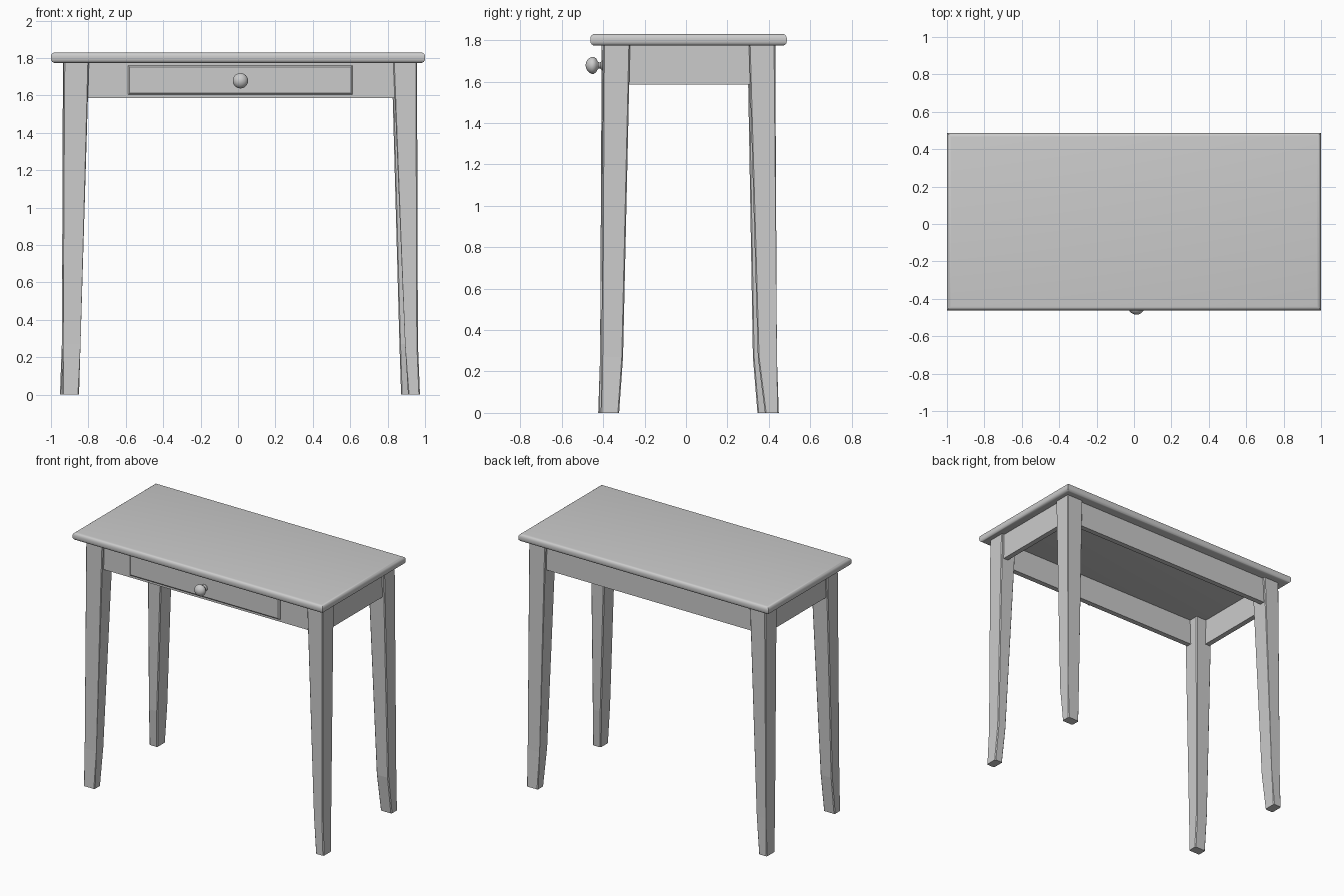
import bpy, bmesh, math
from mathutils import Matrix

if "Cube" in bpy.data.objects:
    bpy.data.objects.remove(bpy.data.objects["Cube"])


def finish(name, bm, smooth=False):
    bmesh.ops.recalc_face_normals(bm, faces=bm.faces)
    me = bpy.data.meshes.new(name)
    bm.to_mesh(me)
    bm.free()
    ob = bpy.data.objects.new(name, me)
    bpy.context.collection.objects.link(ob)
    if smooth:
        bpy.ops.object.select_all(action='DESELECT')
        ob.select_set(True)
        bpy.context.view_layer.objects.active = ob
        bpy.ops.object.shade_smooth_by_angle(angle=math.radians(35))
    return ob


def box_bm(x0, x1, y0, y1, z0, z1):
    bm = bmesh.new()
    bmesh.ops.create_cube(bm, size=1)
    for v in bm.verts:
        v.co = ((x0 + x1) / 2 + v.co.x * (x1 - x0),
                (y0 + y1) / 2 + v.co.y * (y1 - y0),
                (z0 + z1) / 2 + v.co.z * (z1 - z0))
    return bm


# Table top with rounded rim, square corners in plan
bm = box_bm(-1, 1, -0.462, 0.487, 1.773, 1.83)
rim = [e for e in bm.edges if abs(e.verts[0].co.z - e.verts[1].co.z) < 1e-4]
bmesh.ops.bevel(bm, geom=rim, offset=0.022, segments=4, profile=0.5, affect='EDGES')
finish("table_top", bm, True)

# Tapered legs: (x0, x1, y0, y1) at the foot, the ankle and the top
LEG_Z = (0, 0.27, 1.775)
legs = {
    "front_left_leg": [(-.939, -.85, -.424, -.357), (-.935, -.842, -.415, -.33), (-.932, -.797, -.407, -.28)],
    "front_right_leg": [(.909, .973, -.412, -.323), (.893, .962, -.408, -.304), (.83, .957, -.40, -.27)],
    "back_right_leg": [(.872, .961, .381, .448), (.863, .958, .347, .439), (.822, .955, .304, .431)],
    "back_left_leg": [(-.952, -.887, .345, .437), (-.942, -.87, .323, .434), (-.936, -.81, .297, .431)],
}
for name, sections in legs.items():
    bm = bmesh.new()
    rings = [[bm.verts.new(c) for c in ((x0, y0, z), (x1, y0, z), (x1, y1, z), (x0, y1, z))]
             for (x0, x1, y0, y1), z in zip(sections, LEG_Z)]
    for a, b in zip(rings, rings[1:]):
        for i in range(4):
            j = (i + 1) % 4
            bm.faces.new((a[i], a[j], b[j], b[i]))
    bm.faces.new(rings[0])
    bm.faces.new(rings[-1])
    upright = [e for e in bm.edges if abs(e.verts[0].co.z - e.verts[1].co.z) > 0.1]
    bmesh.ops.bevel(bm, geom=upright, offset=0.006, segments=1, affect='EDGES')
    finish(name, bm)

# Apron rails, set back slightly from the legs
Z0, Z1 = 1.586, 1.775
finish("front_apron", box_bm(-.82, .85, -.388, -.35, Z0, Z1))
finish("back_apron", box_bm(-.83, .84, .375, .413, Z0, Z1))
finish("left_apron", box_bm(-.918, -.88, -.29, .32, Z0, Z1))
finish("right_apron", box_bm(.90, .938, -.29, .32, Z0, Z1))

# Drawer front with a chamfered border
bm = box_bm(-.588, .612, -.402, -.37, 1.604, 1.76)
edges = [e for e in bm.edges if all(v.co.y < -.39 for v in e.verts)]
bmesh.ops.bevel(bm, geom=edges, offset=0.009, segments=1, affect='EDGES')
finish("drawer_front", bm)

# Turned knob: (radius, distance out from the drawer)
profile = [(0, 0), (.025, 0), (.024, .006), (.016, .012), (.014, .02), (.02, .027),
           (.034, .034), (.041, .046), (.041, .056), (.035, .068), (.024, .078), (.012, .083), (0, .085)]
bm = bmesh.new()
pts = [bm.verts.new((r, 0, h)) for r, h in profile]
path = [bm.edges.new(p) for p in zip(pts, pts[1:])]
bmesh.ops.spin(bm, geom=pts + path, cent=(0, 0, 0), axis=(0, 0, 1),
               angle=math.tau, steps=24)
bmesh.ops.remove_doubles(bm, verts=bm.verts, dist=1e-4)
bm.transform(Matrix.Translation((.013, -.4, 1.678)) @ Matrix.Rotation(math.pi / 2, 4, 'X'))
finish("drawer_knob", bm, True)
